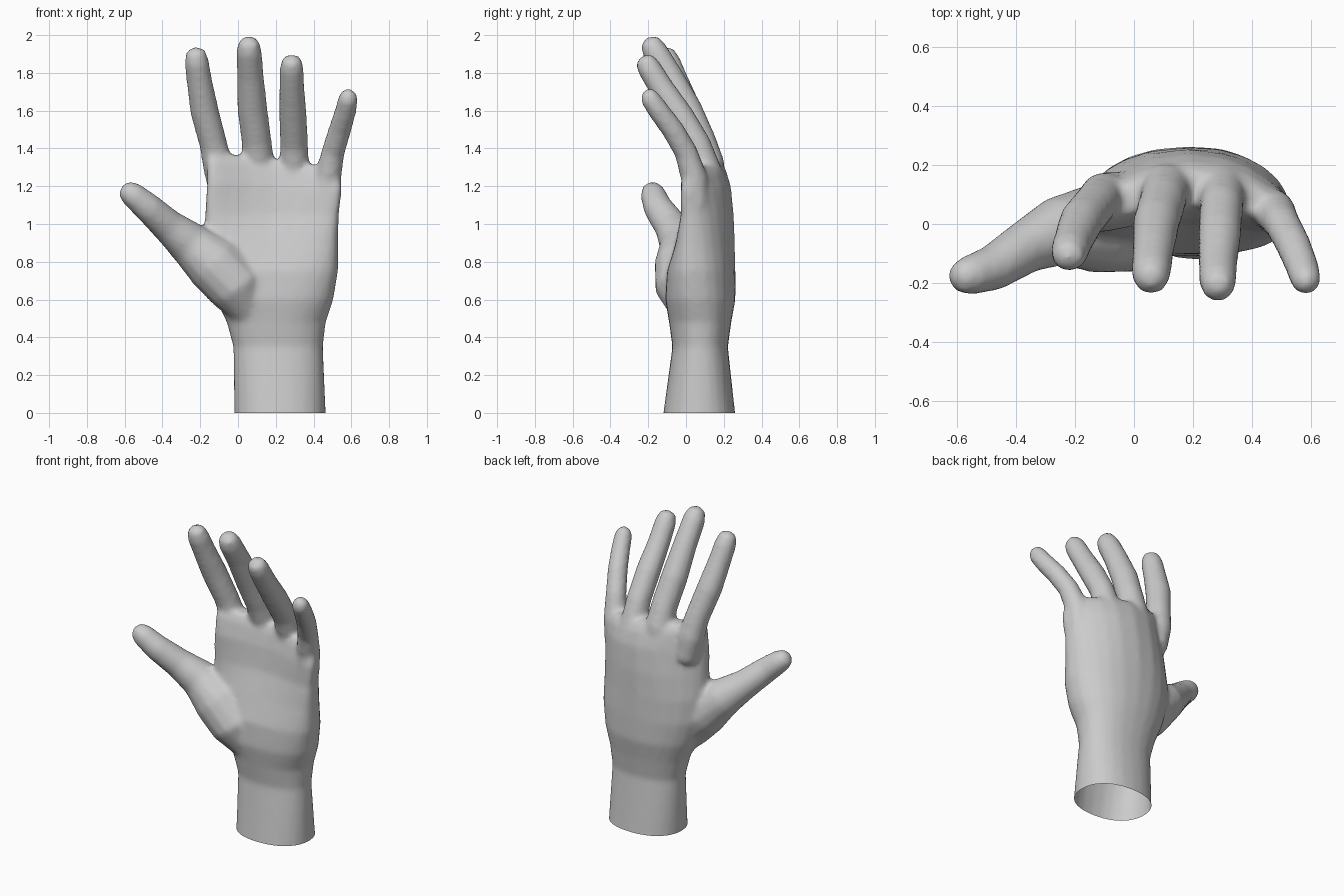
import bpy, bmesh
from math import sin, cos, pi, copysign
from mathutils import Vector

bm = bmesh.new()


def skin(rings, start, end):
    """Bridge rings of points into a closed tube with pointed caps."""
    n = len(rings[0])
    vs = [[bm.verts.new(p) for p in r] for r in rings]
    a, b = bm.verts.new(start), bm.verts.new(end)
    for r0, r1 in zip(vs, vs[1:]):
        for i in range(n):
            j = (i + 1) % n
            bm.faces.new((r0[i], r0[j], r1[j], r1[i]))
    for i in range(n):
        j = (i + 1) % n
        bm.faces.new((a, vs[0][j], vs[0][i]))
        bm.faces.new((b, vs[-1][i], vs[-1][j]))


def palm_ring(z, x0, x1, yf, yb, arch, power, slant, n=24):
    """Rounded section, bent so both edges come forward."""
    cx, rx, cy, ry = (x0 + x1) / 2, (x1 - x0) / 2, (yf + yb) / 2, (yb - yf) / 2
    pts = []
    for i in range(n):
        c, s = cos(2 * pi * i / n), sin(2 * pi * i / n)
        u = copysign(abs(c) ** power, c)
        v = copysign(abs(s) ** power, s)
        pts.append(Vector((cx + rx * u, cy + ry * v - arch * u * u, z - slant * u)))
    return pts


def digit(path, n=14):
    """Round tube along (x, y, z, radius) points with a domed tip."""
    ps = [Vector(p[:3]) for p in path]
    rings = []
    for k, p in enumerate(ps):
        t = (ps[min(k + 1, len(ps) - 1)] - ps[max(k - 1, 0)]).normalized()
        side = Vector((0, 1, 0)).cross(t).normalized()
        up = t.cross(side)
        rings.append([p + path[k][3] * (side * cos(2 * pi * i / n) + up * sin(2 * pi * i / n))
                      for i in range(n)])
    tip = ps[-1] + (ps[-1] - ps[-2]).normalized() * path[-1][3] * 0.5
    skin(rings, ps[0], tip)


# Wrist and palm: z, x range, y range, arch, squareness, slant
sections = [
    (-0.10, -0.02, 0.47, -0.135, 0.275, 0, 0.9, 0),
    (0.00, -0.02, 0.465, -0.12, 0.26, 0, 0.9, 0),
    (0.35, -0.025, 0.45, -0.072, 0.222, 0, 0.9, 0),
    (0.48, -0.06, 0.465, -0.09, 0.24, 0, 0.9, 0),
    (0.60, -0.12, 0.505, -0.11, 0.262, 0.02, 0.88, 0),
    (0.75, -0.17, 0.53, -0.10, 0.262, 0.04, 0.85, 0),
    (0.90, -0.185, 0.53, -0.05, 0.258, 0.07, 0.82, 0),
    (1.05, -0.175, 0.535, 0.00, 0.253, 0.10, 0.8, 0),
    (1.20, -0.165, 0.55, 0.02, 0.238, 0.12, 0.8, 0.02),
    (1.29, -0.165, 0.545, 0.04, 0.21, 0.11, 0.8, 0.04),
    (1.335, -0.14, 0.51, 0.06, 0.18, 0.09, 0.8, 0.04),
]
skin([palm_ring(*s) for s in sections], (0.22, 0.07, -0.10), (0.2, 0.12, 1.345))

# Index, middle, ring and little fingers, then thumb with its fleshy base
digits = [
    [(-0.07, 0.10, 1.15, 0.08), (-0.105, 0.095, 1.30, 0.08), (-0.130, 0.07, 1.42, 0.074),
     (-0.178, 0.01, 1.60, 0.076), (-0.205, -0.055, 1.76, 0.068), (-0.219, -0.095, 1.86, 0.065),
     (-0.224, -0.115, 1.915, 0.050)],
    [(0.11, 0.13, 1.15, 0.085), (0.107, 0.12, 1.32, 0.085), (0.098, 0.08, 1.44, 0.080),
     (0.076, 0.005, 1.61, 0.080), (0.065, -0.09, 1.79, 0.071), (0.058, -0.165, 1.915, 0.068),
     (0.057, -0.195, 1.968, 0.053)],
    [(0.30, 0.13, 1.15, 0.08), (0.299, 0.11, 1.28, 0.08), (0.297, 0.06, 1.42, 0.074),
     (0.291, -0.03, 1.57, 0.074), (0.285, -0.13, 1.72, 0.067), (0.284, -0.195, 1.825, 0.064),
     (0.285, -0.222, 1.872, 0.051)],
    [(0.46, 0.05, 1.10, 0.075), (0.475, 0.045, 1.24, 0.072), (0.503, 0.00, 1.38, 0.062),
     (0.540, -0.07, 1.50, 0.060), (0.570, -0.145, 1.60, 0.057), (0.583, -0.19, 1.665, 0.053),
     (0.586, -0.205, 1.698, 0.039)],
    [(0.08, 0.03, 0.52, 0.10), (-0.01, -0.01, 0.67, 0.155), (-0.13, -0.015, 0.79, 0.153),
     (-0.26, -0.025, 0.90, 0.117), (-0.37, -0.08, 0.99, 0.090), (-0.48, -0.15, 1.09, 0.078),
     (-0.56, -0.175, 1.157, 0.068), (-0.60, -0.183, 1.187, 0.050)],
]
for d in digits:
    digit(d)

bmesh.ops.recalc_face_normals(bm, faces=bm.faces)
mesh = bpy.data.meshes.new("hand")
bm.to_mesh(mesh)
bm.free()
hand = bpy.data.objects.new("hand", mesh)
bpy.context.collection.objects.link(hand)
bpy.context.view_layer.objects.active = hand
hand.select_set(True)

# Fuse the parts into one skin and soften the webs
fuse = hand.modifiers.new("fuse", 'REMESH')
fuse.mode = 'VOXEL'
fuse.voxel_size = 0.016
soften = hand.modifiers.new("soften", 'SMOOTH')
soften.factor = 0.5
soften.iterations = 6
for name in ("fuse", "soften"):
    bpy.ops.object.modifier_apply(modifier=name)

# Cut the wrist open at the ground
bm = bmesh.new()
bm.from_mesh(hand.data)
bmesh.ops.bisect_plane(bm, geom=bm.verts[:] + bm.edges[:] + bm.faces[:],
                       plane_co=(0, 0, 0), plane_no=(0, 0, 1), clear_inner=True)
bm.to_mesh(hand.data)
bm.free()
bpy.ops.object.shade_smooth()
